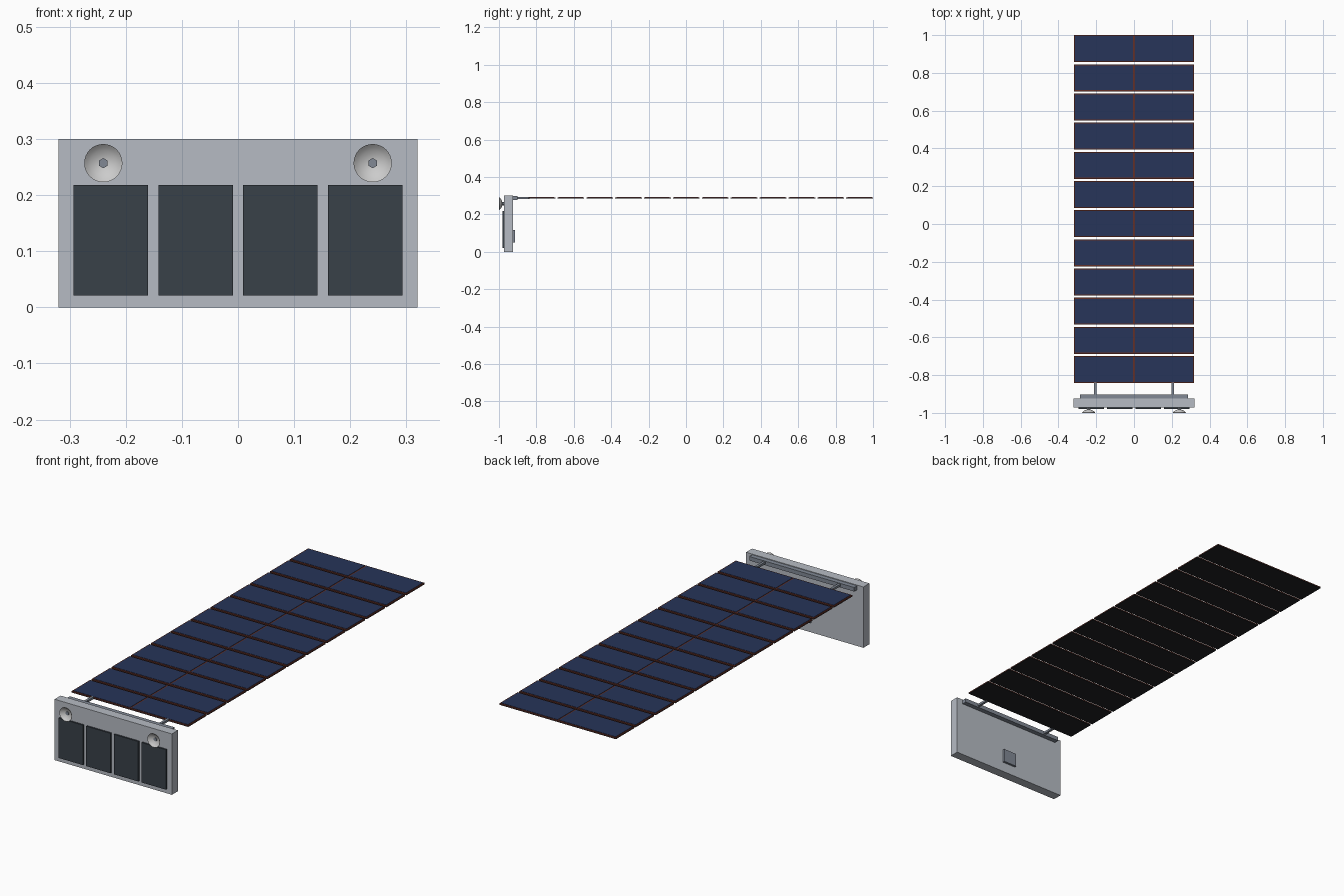
import bpy, bmesh, math

if "Cube" in bpy.data.objects:
    bpy.data.objects.remove(bpy.data.objects["Cube"])


def material(name, r, g, b):
    m = bpy.data.materials.new(name)
    m.diffuse_color = (r, g, b, 1)
    m.use_nodes = True
    m.node_tree.nodes["Principled BSDF"].inputs["Base Color"].default_value = m.diffuse_color
    return m


HULL = material("hull_grey", 0.47, 0.50, 0.55)
STEEL = material("steel_grey", 0.22, 0.25, 0.30)
ANTENNA = material("antenna_dark", 0.04, 0.052, 0.065)
WHITE = material("dish_white", 0.75, 0.75, 0.74)
CELL = material("cell_blue", 0.02, 0.035, 0.10)
FRAME = material("frame_copper", 0.13, 0.03, 0.02)
BACKING = material("backing_dark", 0.014, 0.014, 0.016)


def finish(name, bm, mat):
    bmesh.ops.recalc_face_normals(bm, faces=bm.faces)
    me = bpy.data.meshes.new(name)
    bm.to_mesh(me)
    bm.free()
    ob = bpy.data.objects.new(name, me)
    bpy.context.collection.objects.link(ob)
    me.materials.append(mat)
    return ob


def box(name, x, y, z, mat):
    """Box from (min, max) ranges on each axis."""
    bm = bmesh.new()
    bmesh.ops.create_cube(bm, size=1)
    for v in bm.verts:
        v.co = [r[0] if c < 0 else r[1] for c, r in zip(v.co, (x, y, z))]
    return finish(name, bm, mat)


def lathe(name, cx, cz, profile, sides, mat):
    """Revolve (radius, y) points around a y-parallel axis."""
    bm = bmesh.new()
    verts = [bm.verts.new((r, y, 0)) for r, y in profile]
    edges = [bm.edges.new(p) for p in zip(verts, verts[1:])]
    bmesh.ops.spin(bm, geom=verts + edges, cent=(0, 0, 0), axis=(0, 1, 0),
                   angle=math.tau, steps=sides, use_duplicate=False)
    bmesh.ops.remove_doubles(bm, verts=bm.verts, dist=1e-5)
    # turn so a corner points straight up, then move into place
    for v in bm.verts:
        px, pz = v.co.x, v.co.z
        v.co.x, v.co.z = cx - pz, cz + px
    return finish(name, bm, mat)


# Main bus slab
box("body", (-0.32, 0.32), (-0.972, -0.925), (0, 0.30), HULL)

# Four flat antenna tiles on the front
for i in range(4):
    c = (i - 1.5) * 0.151
    box(f"antenna_tile_{i + 1}", (c - 0.0665, c + 0.0665),
        (-0.98, -0.97), (0.021, 0.218), ANTENNA)

# Dishes on hexagonal stems
BASE, DEPTH, RIM = -0.984, 0.015, 0.034
radii = [RIM * k / 6 for k in range(7)]
inner = [(r, BASE - DEPTH * (r / RIM) ** 2) for r in radii]
outer = [(r, y + 0.0025) for r, y in inner[:-1]] + [(RIM, -1.0 + 0.002)]
for side, cx in (("left", -0.24), ("right", 0.24)):
    dish = lathe(f"dish_{side}", cx, 0.257,
                 inner[:-1] + [(RIM, -1.0)] + outer[::-1], 32, WHITE)
    bpy.context.view_layer.objects.active = dish
    dish.select_set(True)
    bpy.ops.object.shade_smooth_by_angle(angle=math.radians(35))
    dish.select_set(False)
    lathe(f"dish_stem_{side}", cx, 0.257,
          [(0, -0.988), (0.009, -0.988), (0.009, -0.97), (0, -0.97)], 6, STEEL)

# Hinge rail, rear thruster box and struts to the array
box("hinge_rail", (-0.286, 0.286), (-0.926, -0.902), (0.277, 0.297), STEEL)
box("thruster_box", (-0.037, 0.037), (-0.926, -0.914), (0.05, 0.117), STEEL)
for side, cx in (("left", -0.205), ("right", 0.205)):
    box(f"strut_{side}", (cx - 0.006, cx + 0.006), (-0.905, -0.838),
        (0.283, 0.294), STEEL)

# Solar array: twelve segments with backing, copper frame and two cells
COUNT, START, END, GAP = 12, -0.842, 1.0, 0.011
pitch = (END - START + GAP) / COUNT
for i in range(COUNT):
    y0 = START + i * pitch
    y1 = y0 + pitch - GAP
    n = i + 1
    box(f"panel_backing_{n}", (-0.318, 0.318), (y0, y1), (0.284, 0.287), BACKING)
    box(f"panel_frame_{n}", (-0.318, 0.318), (y0, y1), (0.287, 0.291), FRAME)
    for side, s in (("left", -1), ("right", 1)):
        xs = sorted((s * 0.004, s * 0.312))
        box(f"solar_cell_{side}_{n}", xs, (y0 + 0.006, y1 - 0.006),
            (0.290, 0.2925), CELL)
